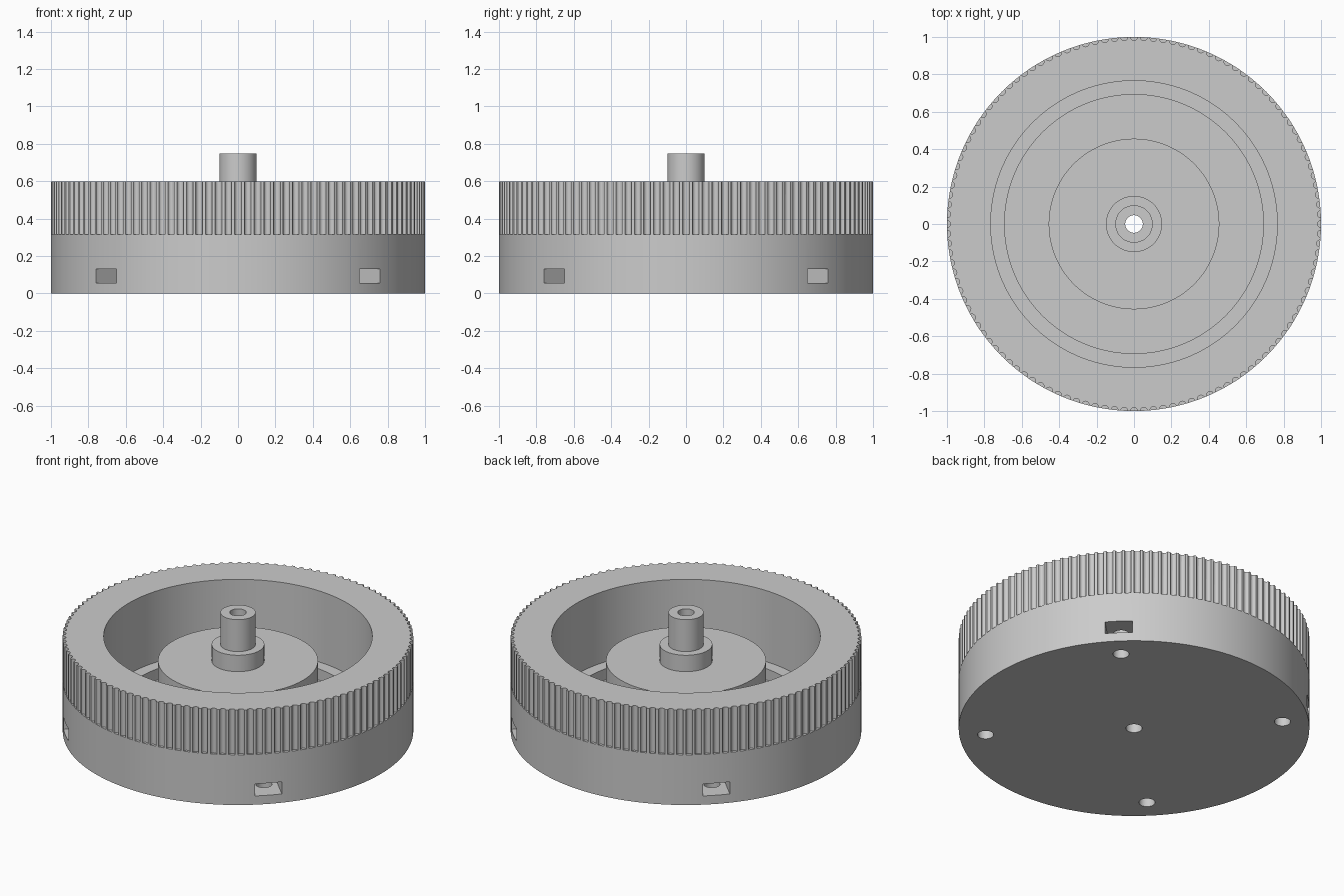
import bpy
import bmesh
from math import pi, cos, sin, radians
from mathutils import Matrix, Vector

if "Cube" in bpy.data.objects:
    bpy.data.objects.remove(bpy.data.objects["Cube"], do_unlink=True)

SEGMENTS = 240
TEETH = 120
TOP, BELT_Z = 0.597, 0.315

grey = bpy.data.materials.new("plain grey")
grey.use_nodes = True
colour = (0.6, 0.6, 0.6, 1)
grey.diffuse_color = colour
grey.node_tree.nodes["Principled BSDF"].inputs["Base Color"].default_value = colour


def to_object(name, bm):
    bmesh.ops.recalc_face_normals(bm, faces=bm.faces)
    mesh = bpy.data.meshes.new(name)
    bm.to_mesh(mesh)
    bm.free()
    mesh.materials.append(grey)
    obj = bpy.data.objects.new(name, mesh)
    bpy.context.collection.objects.link(obj)
    return obj


def lathe(name, profile):
    bm = bmesh.new()
    verts = [bm.verts.new((r, 0, z)) for r, z in profile]
    edges = [bm.edges.new((v, verts[i - 1])) for i, v in enumerate(verts)]
    bmesh.ops.spin(bm, geom=verts + edges, cent=(0, 0, 0), axis=(0, 0, 1),
                   angle=2 * pi, steps=SEGMENTS, use_duplicate=False)
    bmesh.ops.remove_doubles(bm, verts=bm.verts, dist=1e-5)
    return to_object(name, bm)


def ring_of_cylinders(name, count, start, distance, radius, z0, z1, sides):
    bm = bmesh.new()
    for i in range(count):
        a = start + 2 * pi * i / count
        place = Matrix.Translation((distance * cos(a), distance * sin(a), (z0 + z1) / 2))
        bmesh.ops.create_cone(bm, cap_ends=True, segments=sides, radius1=radius,
                              radius2=radius, depth=z1 - z0,
                              matrix=place @ Matrix.Rotation(a, 4, "Z"))
    return to_object(name, bm)


def ring_of_boxes(name, count, start, r0, r1, width, z0, z1):
    bm = bmesh.new()
    for i in range(count):
        turn = Matrix.Rotation(start + 2 * pi * i / count, 4, "Z")
        place = Matrix.Translation(((r0 + r1) / 2, 0, (z0 + z1) / 2))
        size = Matrix.Diagonal(Vector((r1 - r0, width, z1 - z0, 1)))
        bmesh.ops.create_cube(bm, size=1, matrix=turn @ place @ size)
    return to_object(name, bm)


def cut(target, cutter):
    cutter.hide_render = True
    mod = target.modifiers.new(cutter.name, "BOOLEAN")
    mod.operation = "DIFFERENCE"
    mod.solver = "EXACT"
    mod.object = cutter
    bpy.context.view_layer.objects.active = target
    bpy.ops.object.modifier_apply(modifier=mod.name)
    bpy.data.objects.remove(cutter, do_unlink=True)


# Pulley body: outer wall, stepped recess, central drum, collar and bored shaft
pulley = lathe("toothed_pulley", [
    (0.047, 0), (1, 0), (1, BELT_Z), (1, TOP), (0.766, TOP),
    (0.766, 0.15), (0.692, 0.15), (0.692, 0.08), (0.456, 0.08),
    (0.456, 0.443), (0.15, 0.443), (0.15, 0.546), (0.1, 0.546),
    (0.1, 0.747), (0.047, 0.747),
])

# Rounded belt grooves around the upper rim
cut(pulley, ring_of_cylinders("belt_grooves", TEETH, 0, 1.0, 0.0185,
                              BELT_Z + 0.001, TOP + 0.05, 16))

# Four side pockets for nuts, and the bolt holes that cross them
cut(pulley, ring_of_boxes("nut_pockets", 4, radians(45), 0.77, 1.1, 0.156, 0.055, 0.131))
cut(pulley, ring_of_cylinders("bolt_holes", 4, radians(45), 0.85, 0.046, -0.05, 0.3, 32))

# Smooth round walls with crisp edges
bpy.ops.object.select_all(action="DESELECT")
pulley.select_set(True)
bpy.context.view_layer.objects.active = pulley
bpy.ops.object.shade_smooth_by_angle(angle=radians(30))
